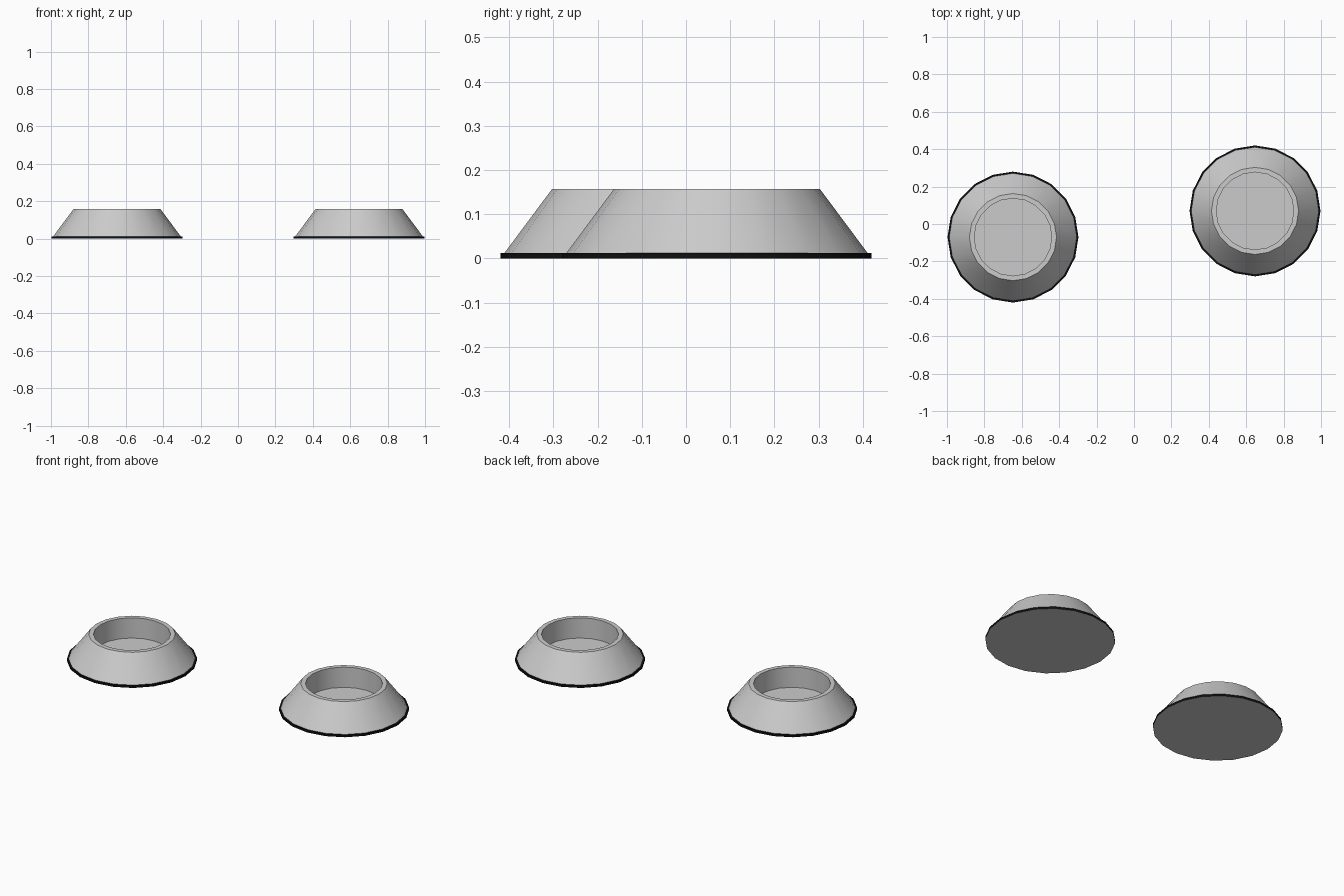
import bpy, bmesh, math

if "Cube" in bpy.data.objects:
    bpy.data.objects.remove(bpy.data.objects["Cube"])

SIDES = 20


def lathe(name, profile, centre, color=None):
    """Revolve (radius, z) points around the vertical axis; radius 0 closes the end."""
    bm = bmesh.new()
    rings = []
    for r, z in profile:
        n = 1 if r == 0 else SIDES
        rings.append([bm.verts.new((r * math.cos(2 * math.pi * i / SIDES),
                                    r * math.sin(2 * math.pi * i / SIDES), z))
                      for i in range(n)])
    for a, b in zip(rings, rings[1:]):
        for i in range(SIDES):
            j = (i + 1) % SIDES
            quad = [a[i % len(a)], a[j % len(a)], b[j % len(b)], b[i % len(b)]]
            bm.faces.new(list(dict.fromkeys(quad)))
    mesh = bpy.data.meshes.new(name)
    bm.to_mesh(mesh)
    bm.free()
    obj = bpy.data.objects.new(name, mesh)
    obj.location = (*centre, 0)
    bpy.context.collection.objects.link(obj)
    if color:
        mat = bpy.data.materials.new(name + "_black")
        mat.diffuse_color = color
        mat.use_nodes = True
        mat.node_tree.nodes["Principled BSDF"].inputs["Base Color"].default_value = mat.diffuse_color
        mesh.materials.append(mat)
    bpy.ops.object.select_all(action='DESELECT')
    obj.select_set(True)
    bpy.context.view_layer.objects.active = obj
    bpy.ops.object.shade_smooth_by_angle(angle=math.radians(30))
    return obj


for side, s in (("left", -1), ("right", 1)):
    centre = (0.647 * s, 0.07 * s)
    # Bowl: underside, sloped wall, flat lip, straight inner wall, floor
    lathe(side + "_bowl", [(0, 0), (0.35, 0), (0.341, 0.012), (0.233, 0.157),
                           (0.207, 0.157), (0.207, 0.037), (0, 0.037)], centre)
    # Black rubber edge around the foot
    lathe(side + "_foot_band", [(0.35, 0), (0.35, 0.012), (0.34, 0.0125)],
          centre, (0.005, 0.005, 0.005, 1))
